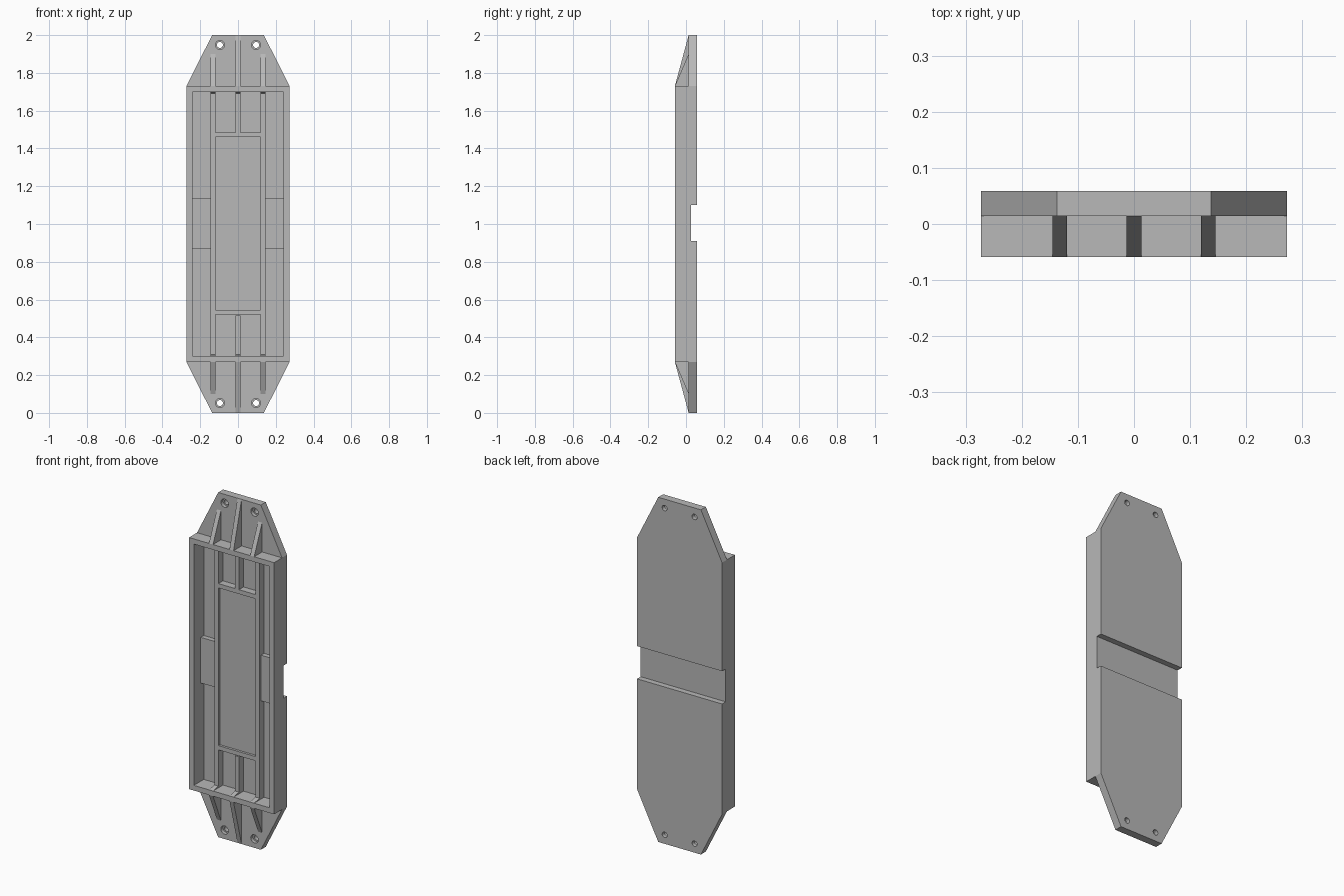
import bpy, bmesh, math
from mathutils import Matrix, Vector

old = bpy.data.objects.get("Cube")
if old:
    bpy.data.objects.remove(old, do_unlink=True)

grey = bpy.data.materials.new("plain_grey")
grey.use_nodes = True
colour = (0.48, 0.48, 0.48, 1)
grey.diffuse_color = colour
grey.node_tree.nodes["Principled BSDF"].inputs["Base Color"].default_value = colour

# Main dimensions
W, FRONT, BACK = 0.273, -0.059, 0.059    # half width and depth limits
PLATE = 0.014                            # front of the mounting plate
FLOOR, PANEL, RIB = 0.032, 0.004, -0.01  # depths inside the tray
SHOULDER, INNER, IN_X = 1.73, 1.70, 0.242
RIB_X, RIB_HALF = 0.132, 0.013


def finish(bm, name):
    bmesh.ops.recalc_face_normals(bm, faces=bm.faces)
    mesh = bpy.data.meshes.new(name)
    bm.to_mesh(mesh)
    bm.free()
    ob = bpy.data.objects.new(name, mesh)
    bpy.context.collection.objects.link(ob)
    mesh.materials.append(grey)
    return ob


def prism(name, points, shift):
    """Extrude a closed outline along a vector."""
    bm = bmesh.new()
    face = bm.faces.new([bm.verts.new(p) for p in points])
    new = bmesh.ops.extrude_face_region(bm, geom=[face])["geom"]
    verts = [v for v in new if isinstance(v, bmesh.types.BMVert)]
    bmesh.ops.translate(bm, verts=verts, vec=Vector(shift))
    return finish(bm, name)


def box(name, x0, x1, y0, y1, z0, z1):
    outline = [(x0, y0, z0), (x1, y0, z0), (x1, y0, z1), (x0, y0, z1)]
    return prism(name, outline, (0, y1 - y0, 0))


def cylinder(name, x, z, radius, y0, y1):
    bm = bmesh.new()
    place = Matrix.Translation((x, (y0 + y1) / 2, z)) @ Matrix.Rotation(math.pi / 2, 4, "X")
    bmesh.ops.create_cone(bm, cap_ends=True, segments=24, radius1=radius,
                          radius2=radius, depth=y1 - y0, matrix=place)
    return finish(bm, name)


def cut(ob, cutters):
    for c in cutters:
        c.hide_render = True
        mod = ob.modifiers.new("cut", "BOOLEAN")
        mod.operation, mod.solver, mod.object = "DIFFERENCE", "EXACT", c
        bpy.context.view_layer.objects.active = ob
        bpy.ops.object.modifier_apply(modifier=mod.name)


# Cutters: tray pocket, rear groove, bolt holes
pocket = box("pocket_cutter", -IN_X, IN_X, -0.2, FLOOR, 2 - INNER, INNER)
groove = box("groove_cutter", -0.5, 0.5, 0.026, 0.2, 0.91, 1.10)
holes = []
for x in (-0.096, 0.096):
    for z in (0.052, 1.948):
        holes.append(cylinder("hole_cutter", x, z, 0.016, -0.2, 0.2))
        holes.append(cylinder("counterbore_cutter", x, z, 0.024, -0.2, 0.035))

# Eight-sided mounting plate
corner = [(0.137, 0), (W, 2 - SHOULDER), (W, SHOULDER), (0.137, 2)]
outline = corner + [(-x, z) for x, z in reversed(corner)]
plate = prism("mounting_plate", [(x, PLATE, z) for x, z in outline], (0, BACK - PLATE, 0))
cut(plate, [pocket, groove] + holes)

# Raised rim around the tray
rim = box("tray_rim", -W, W, FRONT, PLATE, 2 - SHOULDER, SHOULDER)
cut(rim, [pocket])

# Raised centre panel, crossbars and side pads
inside = RIB_X - RIB_HALF
bed = FLOOR + 0.008
grooved = [box("centre_panel", -inside, inside, PANEL, bed, 0.545, 1.46)]
for side, x0, x1 in (("right", -IN_X, -inside - 2 * RIB_HALF),
                     ("left", inside + 2 * RIB_HALF, IN_X)):
    grooved.append(box(side + "_pad", x0, x1, PANEL, bed, 0.87, 1.135))
for end, z in (("lower", 0.52), ("upper", 1.46)):
    box(end + "_crossbar", -inside, inside, RIB, bed, z, z + 0.025)

# Long side ribs
for side, x in (("right", -RIB_X), ("left", RIB_X)):
    grooved.append(box(side + "_long_rib", x - RIB_HALF, x + RIB_HALF, RIB, bed,
                       2 - INNER, INNER))
for ob in grooved:
    cut(ob, [groove])

# Short centre ribs, sloped gussets and small inner fillets at both ends
for end, flip in (("upper", False), ("lower", True)):
    def at(z):
        return 2 - z if flip else z

    z0, z1 = sorted((at(1.485), at(INNER)))
    box(end + "_centre_rib", -RIB_HALF, RIB_HALF, RIB, bed, z0, z1)
    for side, x, tip in (("right", -RIB_X, 1.90), ("centre", 0, 2.0), ("left", RIB_X, 1.90)):
        left = x - RIB_HALF
        gusset = [(FRONT, SHOULDER), (PLATE, tip), (PLATE, SHOULDER)]
        prism(f"{end}_{side}_gusset", [(left, y, at(z)) for y, z in gusset],
              (2 * RIB_HALF, 0, 0))
        fillet = [(FRONT, INNER), (RIB, INNER), (RIB, INNER - 0.01)]
        prism(f"{end}_{side}_fillet", [(left, y, at(z)) for y, z in fillet],
              (2 * RIB_HALF, 0, 0))

for c in [pocket, groove] + holes:
    bpy.data.objects.remove(c, do_unlink=True)
